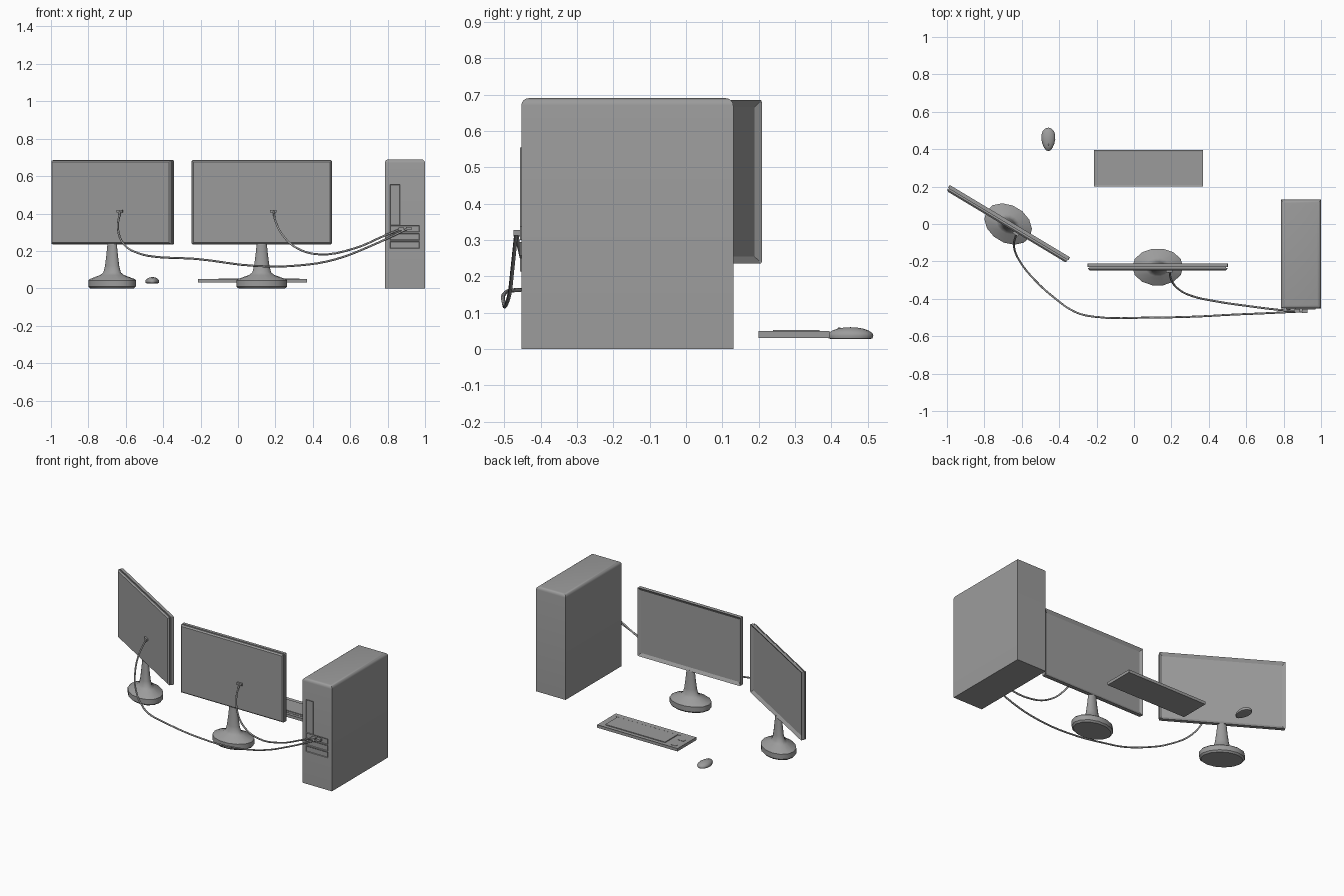
import bpy, bmesh, math
from mathutils import Matrix, Vector

if "Cube" in bpy.data.objects:
    bpy.data.objects.remove(bpy.data.objects["Cube"])

grey = bpy.data.materials.new("mid_grey")
grey.use_nodes = True
grey.diffuse_color = (0.33, 0.33, 0.33, 1)
grey.node_tree.nodes["Principled BSDF"].inputs["Base Color"].default_value = grey.diffuse_color


def finish(bm, name, matrix=Matrix(), smooth=None):
    bmesh.ops.recalc_face_normals(bm, faces=bm.faces)
    mesh = bpy.data.meshes.new(name)
    bm.to_mesh(mesh)
    bm.free()
    mesh.materials.append(grey)
    ob = bpy.data.objects.new(name, mesh)
    ob.matrix_world = matrix
    bpy.context.collection.objects.link(ob)
    if smooth:
        bpy.ops.object.select_all(action='DESELECT')
        ob.select_set(True)
        bpy.context.view_layer.objects.active = ob
        bpy.ops.object.shade_smooth_by_angle(angle=math.radians(smooth))
    return ob


def box(lo, hi):
    bm = bmesh.new()
    lo, hi = Vector(lo), Vector(hi)
    size = Matrix.Diagonal((hi - lo).to_4d())
    size[3][3] = 1
    bmesh.ops.create_cube(bm, size=1, matrix=Matrix.Translation((lo + hi) / 2) @ size)
    return bm


def facing(bm, direction):
    bm.normal_update()
    return max(bm.faces, key=lambda f: f.normal.dot(Vector(direction)))


def recess(bm, direction, border, depth):
    face = facing(bm, direction)
    bmesh.ops.inset_region(bm, faces=[face], thickness=border)
    bmesh.ops.translate(bm, verts=face.verts, vec=-Vector(direction) * depth)


def loft(rings, sides):
    # stacked elliptical rings: (radius x, radius y, z)
    bm = bmesh.new()
    loops = []
    for rx, ry, z in rings:
        angles = [2 * math.pi * i / sides for i in range(sides)]
        loops.append([bm.verts.new((rx * math.cos(a), ry * math.sin(a), z)) for a in angles])
    for low, high in zip(loops, loops[1:]):
        for i in range(sides):
            j = (i + 1) % sides
            bm.faces.new((low[i], low[j], high[j], high[i]))
    bm.faces.new(loops[0])
    bm.faces.new(loops[-1])
    return bm


# Computer tower with rounded top
bm = box((0.785, -0.453, 0), (1, 0.13, 0.69))
bmesh.ops.bevel(bm, geom=list(facing(bm, (0, 0, 1)).edges), offset=0.02, segments=4,
                profile=0.5, affect='EDGES')
finish(bm, "tower_case", smooth=35)

# Tower panels: one tall strip and three wide bays
panels = [(0.813, 0.866, 0.337, 0.555)]
panels += [(0.813, 0.97, z, z + 0.037) for z in (0.214, 0.257, 0.3)]
for i, (x0, x1, z0, z1) in enumerate(panels):
    bm = box((x0, -0.457, z0), (x1, -0.45, z1))
    recess(bm, (0, -1, 0), 0.004, 0.003)
    finish(bm, f"tower_panel_{i + 1}")


def monitor(prefix, x, y, turn):
    place = Matrix.Translation((x, y, 0)) @ Matrix.Rotation(math.radians(turn), 4, 'Z')
    # Screen frame with sunken display
    bm = box((-0.375, -0.001, 0.235), (0.375, 0.018, 0.685))
    bmesh.ops.bevel(bm, geom=[e for e in bm.edges if abs(e.verts[0].co.y - e.verts[1].co.y) > 0.01],
                    offset=0.006, segments=2, profile=0.5, affect='EDGES')
    recess(bm, (0, 1, 0), 0.02, 0.012)
    finish(bm, prefix + "_screen_frame", place)
    # Rear shell and the narrow seam behind the frame
    finish(box((-0.365, -0.006, 0.245), (0.365, 0, 0.675)), prefix + "_seam", place)
    bm = box((-0.373, -0.018, 0.237), (0.373, -0.005, 0.683))
    bmesh.ops.bevel(bm, geom=list(facing(bm, (0, -1, 0)).edges), offset=0.008, segments=1,
                    affect='EDGES')
    finish(bm, prefix + "_rear_shell", place)
    # Pedestal flaring into a flat foot
    finish(loft([(0.125, 0.09, 0), (0.136, 0.1, 0.01), (0.136, 0.1, 0.043), (0.128, 0.092, 0.05),
                 (0.068, 0.05, 0.071), (0.05, 0.036, 0.085), (0.041, 0.029, 0.12),
                 (0.033, 0.023, 0.18), (0.027, 0.017, 0.24)], 14),
           prefix + "_stand", place, 40)
    # Cable socket on the rear
    finish(box((0.045, -0.03, 0.405), (0.08, -0.017, 0.42)), prefix + "_socket", place)


monitor("centre_monitor", 0.127, -0.23, 0)
monitor("angled_monitor", -0.673, 0, -31)

# Keyboard: body, key field, space bar and small keys
bm = box((-0.215, 0.2, 0.03), (0.37, 0.395, 0.049))
recess(bm, (0, 0, 1), 0.012, 0.002)
finish(bm, "keyboard_body")
keys = {"key_field": (-0.105, 0.33, 0.24, 0.367), "space_bar": (-0.12, 0.345, 0.222, 0.234),
        "small_key_1": (-0.185, -0.145, 0.35, 0.37), "small_key_2": (-0.185, -0.145, 0.27, 0.29)}
for name, (x0, x1, y0, y1) in keys.items():
    finish(box((x0, y0, 0.045), (x1, y1, 0.052 if name == "key_field" else 0.049)), name)

# Mouse: flattened ball, narrower toward its nose
bm = bmesh.new()
bmesh.ops.create_uvsphere(bm, u_segments=16, v_segments=10, radius=1)
for v in bm.verts:
    v.co = (v.co.x * 0.037 * (1 + 0.18 * v.co.y), v.co.y * 0.063, max(v.co.z, -0.4) * 0.0236)
finish(bm, "mouse_body", Matrix.Translation((-0.458, 0.4525, 0.0365)), 45)
bm = bmesh.new()
bmesh.ops.create_cone(bm, cap_ends=True, segments=10, radius1=0.006, radius2=0.006, depth=0.006)
finish(bm, "mouse_wheel", Matrix.Translation((-0.458, 0.422, 0.054)) @ Matrix.Rotation(math.pi / 2, 4, 'Y'))


# Cables running from each monitor to the tower
def cable(name, points):
    curve = bpy.data.curves.new(name, 'CURVE')
    curve.dimensions = '3D'
    curve.bevel_depth = 0.0055
    curve.bevel_resolution = 1
    curve.resolution_u = 4
    curve.use_fill_caps = True
    spline = curve.splines.new('BEZIER')
    spline.bezier_points.add(len(points) - 1)
    for bp, co in zip(spline.bezier_points, points):
        bp.co = co
        bp.handle_left_type = bp.handle_right_type = 'AUTO'
    curve.materials.append(grey)
    bpy.context.collection.objects.link(bpy.data.objects.new(name, curve))
    # Plug at the tower end
    x, y, z = points[-1]
    finish(box((x - 0.012, y - 0.008, z - 0.007), (x + 0.018, -0.45, z + 0.007)), name + "_plug")


cable("centre_cable", [(0.19, -0.255, 0.412), (0.2, -0.3, 0.36), (0.24, -0.35, 0.283),
                       (0.31, -0.385, 0.218), (0.43, -0.412, 0.182), (0.62, -0.44, 0.213),
                       (0.786, -0.46, 0.283), (0.87, -0.466, 0.317)])
cable("angled_cable", [(-0.63, -0.055, 0.412), (-0.642, -0.12, 0.32), (-0.61, -0.2, 0.235),
                       (-0.53, -0.3, 0.187), (-0.425, -0.395, 0.167), (-0.315, -0.47, 0.162),
                       (-0.22, -0.495, 0.157), (0.09, -0.5, 0.12), (0.33, -0.495, 0.123),
                       (0.52, -0.485, 0.155), (0.706, -0.477, 0.225), (0.91, -0.467, 0.32)])
